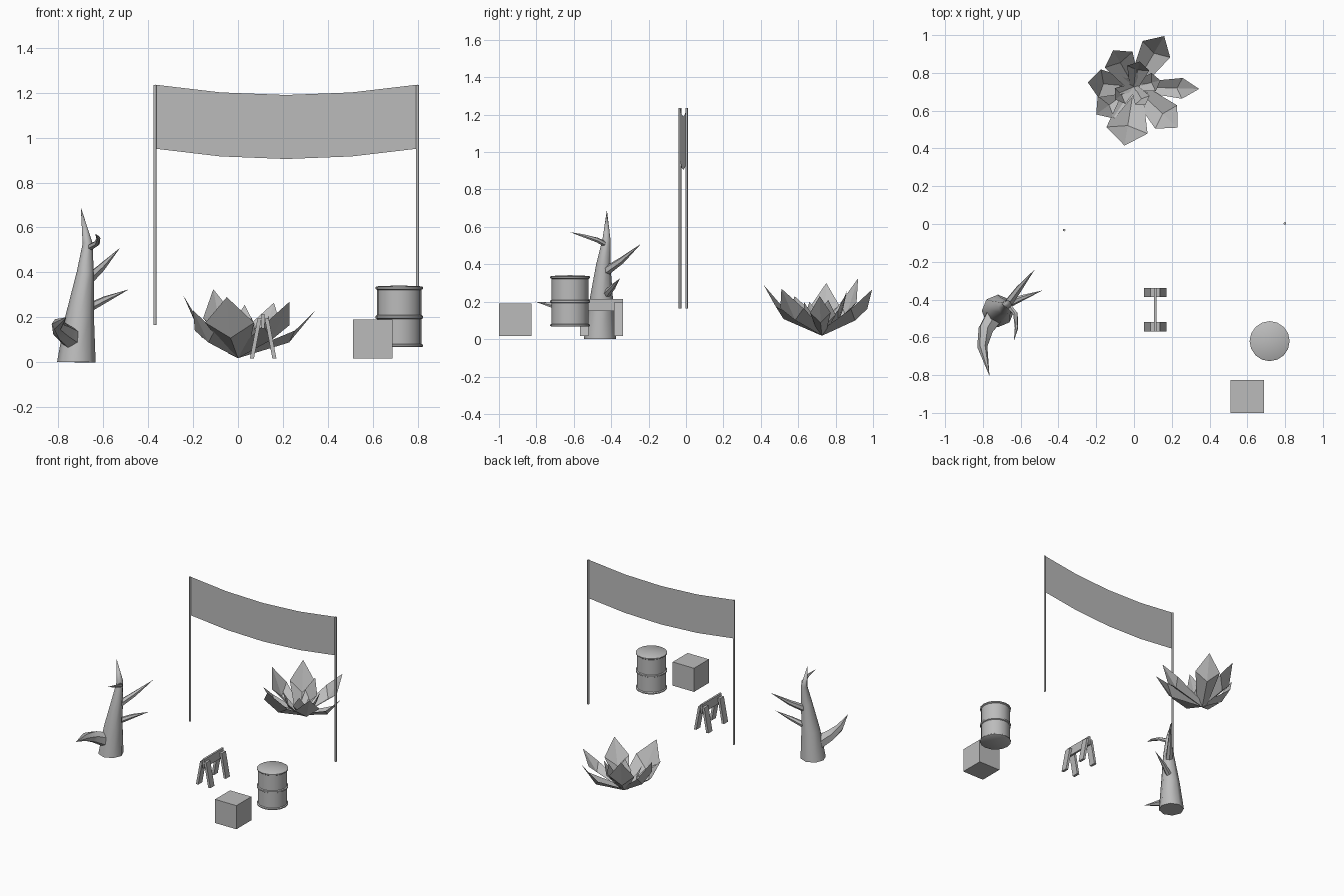
import bpy, bmesh, math
from mathutils import Vector

old = bpy.data.objects.get("Cube")
if old:
    bpy.data.objects.remove(old, do_unlink=True)

GREY = (0.5, 0.5, 0.5, 1)
mat = bpy.data.materials.new("plain grey")
mat.use_nodes = True
mat.diffuse_color = GREY
mat.node_tree.nodes["Principled BSDF"].inputs["Base Color"].default_value = GREY


def finish(name, bm, smooth=None, solid=True):
    if solid:
        bmesh.ops.recalc_face_normals(bm, faces=bm.faces)
    mesh = bpy.data.meshes.new(name)
    bm.to_mesh(mesh)
    bm.free()
    mesh.materials.append(mat)
    ob = bpy.data.objects.new(name, mesh)
    bpy.context.collection.objects.link(ob)
    if smooth:
        bpy.ops.object.select_all(action='DESELECT')
        ob.select_set(True)
        bpy.context.view_layer.objects.active = ob
        bpy.ops.object.shade_smooth_by_angle(angle=math.radians(smooth))
    return ob


def box(name, lo, hi, lean=0):
    """Box between two corners; lean shifts the bottom sideways in x."""
    bm = bmesh.new()
    bmesh.ops.create_cube(bm, size=1)
    for v in bm.verts:
        low = v.co.z < 0
        v.co = Vector([a + (c + 0.5) * (b - a) for a, b, c in zip(lo, hi, v.co)])
        if low:
            v.co.x += lean
    return finish(name, bm)


def tube(name, path, sides=8, smooth=50):
    """Tapered tube through (x, y, z, radius) points; zero radius ends in a point."""
    bm = bmesh.new()
    pts = [Vector(p[:3]) for p in path]
    rings = []
    for i, p in enumerate(pts):
        t = pts[min(i + 1, len(pts) - 1)] - pts[max(i - 1, 0)]
        if i == 0:
            t = t.lerp(Vector((0, 0, t.length)), 0.9 if name == "tree_trunk" else 0)
        q = Vector((0, 0, 1)).rotation_difference(t)
        r = path[i][3]
        if r == 0:
            rings.append([bm.verts.new(p)])
            continue
        angles = [2 * math.pi * k / sides for k in range(sides)]
        rings.append([bm.verts.new(p + q @ Vector((r * math.cos(a), r * math.sin(a), 0)))
                      for a in angles])
    for a, b in zip(rings, rings[1:]):
        for k in range(sides):
            n = (k + 1) % sides
            if len(b) == 1:
                bm.faces.new((a[k], a[n], b[0]))
            else:
                bm.faces.new((a[k], a[n], b[n], b[k]))
    for ring in (rings[0], rings[-1]):
        if len(ring) > 1:
            bm.faces.new(ring)
    return finish(name, bm, smooth)


# Banner: a sagging sheet between two thin poles
left, right = Vector((-0.37, -0.032, 0)), Vector((0.799, 0.003, 0))
bm = bmesh.new()
columns = []
for i in range(5):
    p = left.lerp(right, i / 4)
    sag = 0.046 * (i / 2 - 1) ** 2
    columns.append([bm.verts.new((p.x, p.y, z + sag)) for z in (0.905, 1.19)])
for a, b in zip(columns, columns[1:]):
    bm.faces.new((a[0], b[0], b[1], a[1]))
finish("banner_sheet", bm, solid=False)
for side, p in (("right", left), ("left", right)):
    tube(side + "_banner_pole", [(p.x, p.y, 0.165, 0.007), (p.x, p.y, 1.235, 0.007)])

# Crate
box("crate", (0.512, -1.0, 0.016), (0.687, -0.825, 0.191))

# Barrel: lathed drum with three bands
profile = [(0, 0.067), (0.1, 0.067), (0.106, 0.071), (0.106, 0.077), (0.099, 0.082),
           (0.099, 0.192), (0.106, 0.196), (0.106, 0.206), (0.099, 0.21),
           (0.099, 0.322), (0.106, 0.327), (0.106, 0.334), (0.1, 0.338), (0, 0.342)]
tube("barrel", [(0.718, -0.62, z, r) for r, z in profile[1:]], sides=16, smooth=35)

# Sawhorse: plank on two pairs of splayed legs
box("sawhorse_plank", (0.105, -0.568, 0.15), (0.119, -0.338, 0.215))
for end, y in (("front", -0.568), ("back", -0.386)):
    for side, s in (("right", -1), ("left", 1)):
        x = 0.112 + s * 0.016
        box(f"sawhorse_{end}_{side}_leg", (x - 0.009, y, 0.017), (x + 0.009, y + 0.048, 0.195),
            lean=s * 0.034)

# Dead tree: trunk and pointed branches
tube("tree_trunk", [(-0.72, -0.46, 0, 0.086), (-0.705, -0.453, 0.2, 0.064),
                    (-0.68, -0.442, 0.4, 0.038), (-0.67, -0.425, 0.53, 0.022),
                    (-0.70, -0.423, 0.69, 0)])
tube("tree_low_left_branch", [(-0.68, -0.43, 0.235, 0.022), (-0.59, -0.39, 0.28, 0.015),
                              (-0.485, -0.352, 0.325, 0)], 6)
tube("tree_back_branch", [(-0.68, -0.44, 0.355, 0.026), (-0.61, -0.345, 0.42, 0.018),
                          (-0.525, -0.24, 0.51, 0)], 6)
tube("tree_hooked_twig", [(-0.67, -0.425, 0.505, 0.016), (-0.628, -0.475, 0.53, 0.013),
                          (-0.622, -0.55, 0.553, 0.009), (-0.636, -0.62, 0.572, 0)], 6)
tube("tree_front_branch", [(-0.72, -0.46, 0.09, 0.055), (-0.785, -0.56, 0.14, 0.042),
                           (-0.803, -0.65, 0.168, 0.027), (-0.765, -0.805, 0.2, 0)], 6)

# Spiky plant: folded kite-shaped leaves as (tip x, tip y, tip z, half width)
leaves = [(0.16, 0.995, 0.265, 0.085), (0.345, 0.715, 0.23, 0.055), (0.23, 0.51, 0.27, 0.085),
          (-0.05, 0.415, 0.29, 0.11), (-0.2, 0.58, 0.23, 0.075), (-0.245, 0.75, 0.3, 0.075),
          (-0.11, 0.92, 0.325, 0.085), (0.03, 0.86, 0.255, 0.06), (0.14, 0.76, 0.21, 0.05),
          (-0.1, 0.66, 0.2, 0.05), (0.06, 0.63, 0.2, 0.045)]
root = Vector((0, 0.727, 0.018))
bm = bmesh.new()
for x, y, z, w in leaves:
    reach = Vector((x, y, 0)) - Vector((root.x, root.y, 0))
    side = Vector((-reach.y, reach.x, 0)).normalized()
    rise = Vector((0, 0, z - root.z))
    base = [bm.verts.new(root + s * side * w * 0.4 + 0.08 * rise) for s in (-1, 1)]
    keel = bm.verts.new(root)
    belly = bm.verts.new(root + reach * 0.66 + rise * 0.33)
    edge = [bm.verts.new(root + reach * 0.74 + rise * 0.58 + s * side * w) for s in (-1, 1)]
    tip = bm.verts.new((x, y, z))
    for i, flip in ((0, 1), (1, -1)):
        bm.faces.new((keel, base[i], edge[i], belly)[::-flip])
        bm.faces.new((belly, edge[i], tip)[::-flip])
finish("spiky_plant", bm, solid=False)
